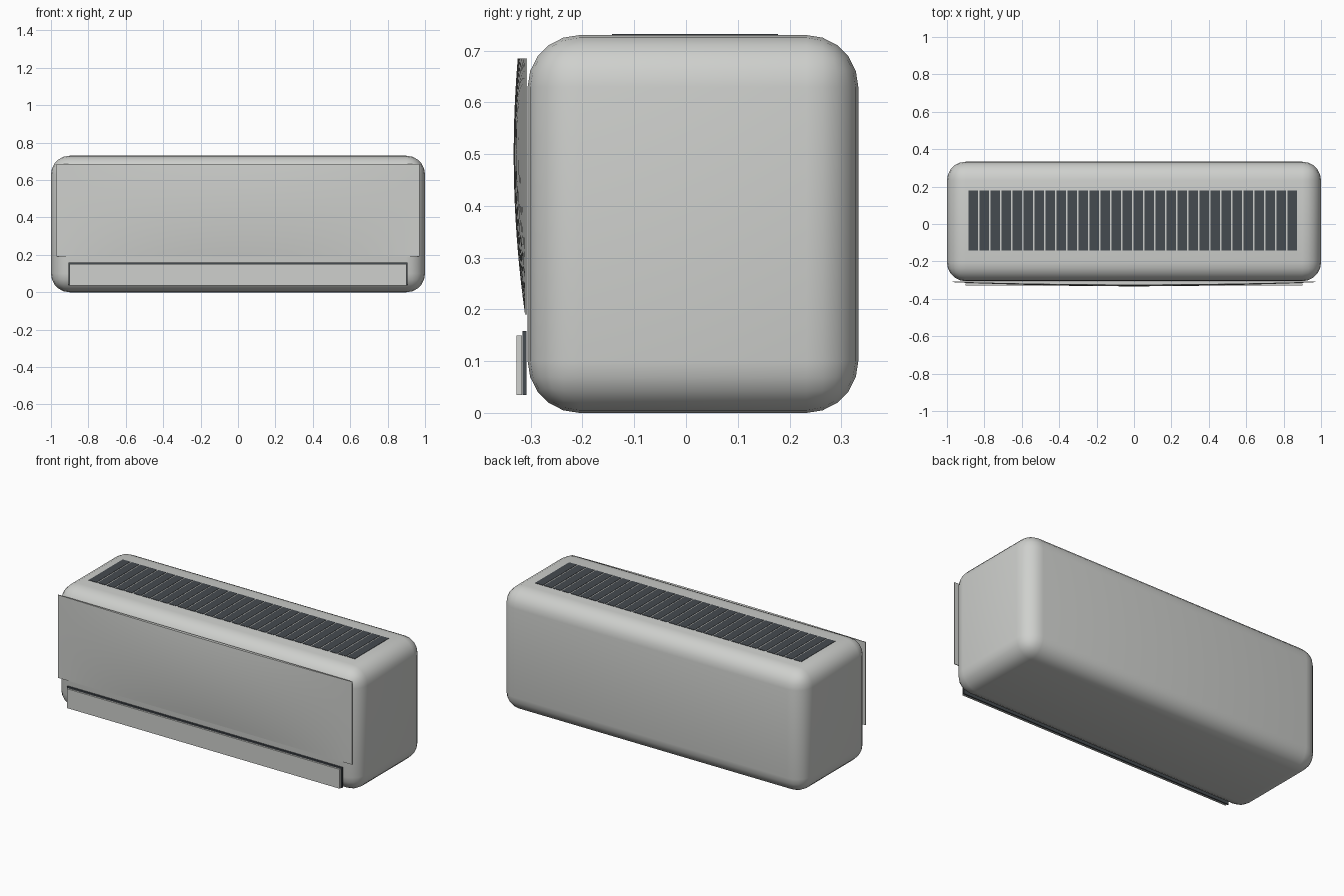
import bpy
import bmesh
from math import radians

cube = bpy.data.objects.get("Cube")
if cube:
    bpy.data.objects.remove(cube, do_unlink=True)


def material(name, rgb):
    mat = bpy.data.materials.new(name)
    mat.use_nodes = True
    mat.diffuse_color = (*rgb, 1)
    mat.node_tree.nodes["Principled BSDF"].inputs["Base Color"].default_value = (*rgb, 1)
    return mat


shell_white = material("shell_white", (0.62, 0.63, 0.61))
vent_dark = material("vent_dark", (0.06, 0.07, 0.08))


def finish(bm, name, mat, smooth=False):
    bmesh.ops.recalc_face_normals(bm, faces=bm.faces)
    mesh = bpy.data.meshes.new(name)
    bm.to_mesh(mesh)
    bm.free()
    mesh.materials.append(mat)
    obj = bpy.data.objects.new(name, mesh)
    bpy.context.collection.objects.link(obj)
    if smooth:
        bpy.ops.object.select_all(action="DESELECT")
        obj.select_set(True)
        bpy.context.view_layer.objects.active = obj
        bpy.ops.object.shade_smooth_by_angle(angle=radians(35))
    return obj


def add_box(bm, low, high):
    verts = bmesh.ops.create_cube(bm, size=1)["verts"]
    for v in verts:
        for i in range(3):
            v.co[i] = low[i] if v.co[i] < 0 else high[i]


def box(name, low, high, mat, bevel=0, segments=1):
    bm = bmesh.new()
    add_box(bm, low, high)
    if bevel:
        bmesh.ops.bevel(bm, geom=bm.edges[:], offset=bevel, segments=segments,
                        profile=0.5, affect="EDGES")
    return finish(bm, name, mat, smooth=bevel > 0)


# Rounded main housing
box("housing", (-1, -0.306, 0), (1, 0.333, 0.73), shell_white, 0.1, 5)

# Front cover, bulging gently in both directions with a flat back
bm = bmesh.new()
bmesh.ops.create_grid(bm, x_segments=32, y_segments=16, size=1)
for v in bm.verts:
    u, w = v.co.x, v.co.y
    z = 0.4375 + 0.2475 * w
    bulge = 0.022 * (1 - u * u) * (1 - ((z - 0.5) / 0.31) ** 2)
    v.co = (0.97 * u, -0.311 - bulge, z)
result = bmesh.ops.extrude_face_region(bm, geom=bm.faces[:])
for item in result["geom"]:
    if isinstance(item, bmesh.types.BMVert):
        item.co.y = -0.307
finish(bm, "front_cover", shell_white, smooth=True)

# Air outlet and its flap
box("air_outlet", (-0.907, -0.316, 0.035), (0.907, -0.308, 0.158), vent_dark)
box("outlet_flap", (-0.9, -0.328, 0.035), (0.9, -0.317, 0.15), shell_white)

# Top intake: a row of dark openings separated by thin bars of the housing
COUNT, START, PITCH, GAP = 30, -0.885, 0.0588, 0.008
bm = bmesh.new()
for i in range(COUNT):
    x = START + i * PITCH
    add_box(bm, (x, -0.143, 0.727), (x + PITCH - GAP, 0.178, 0.732))
finish(bm, "intake_grille", vent_dark)
